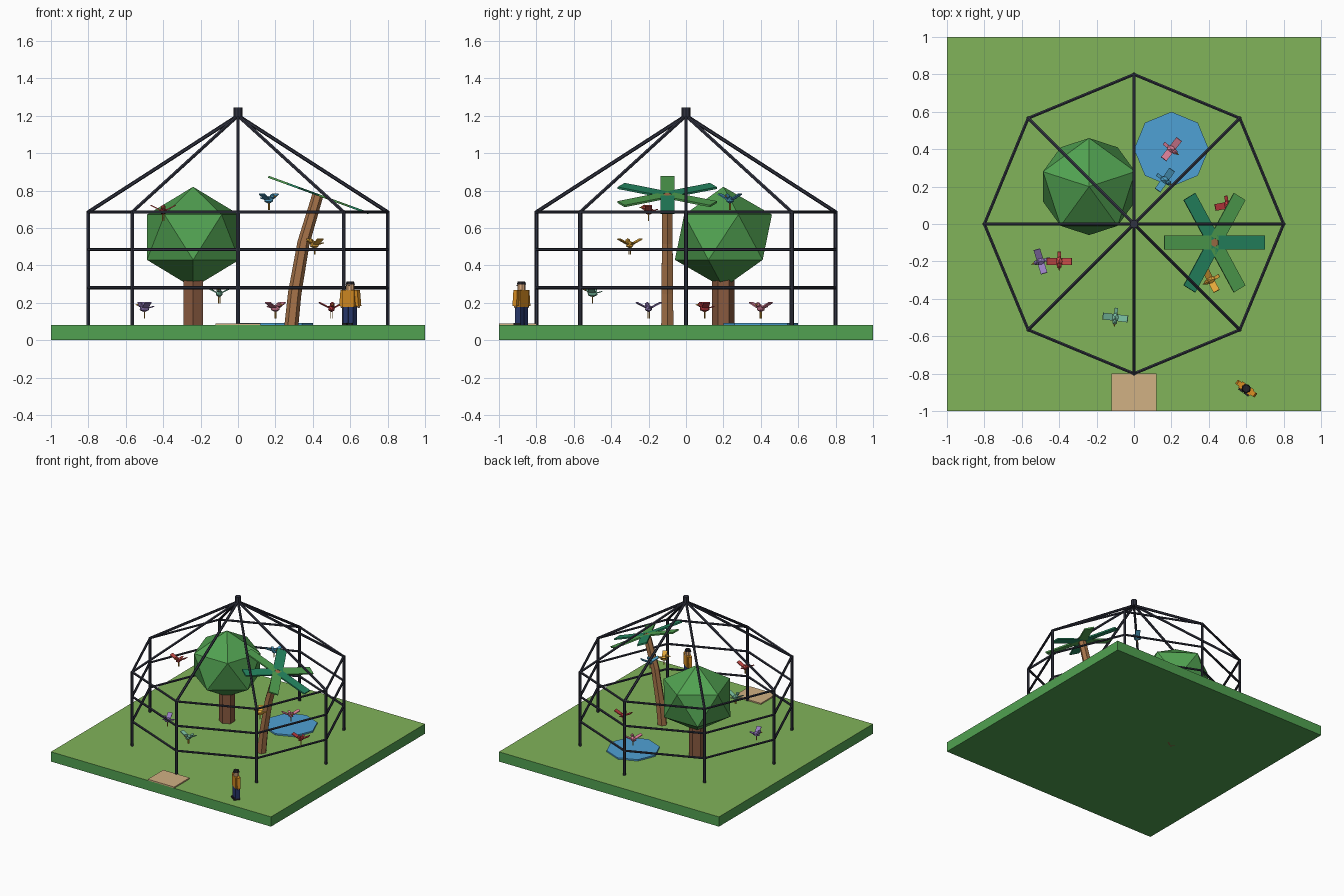
import bpy, bmesh
from math import cos, sin, pi, radians
from mathutils import Matrix, Vector

if "Cube" in bpy.data.objects:
    bpy.data.objects.remove(bpy.data.objects["Cube"])

T = Matrix.Translation


def R(deg, axis):
    return Matrix.Rotation(radians(deg), 4, axis)


def S(x, y, z):
    return Matrix.Diagonal((x, y, z, 1))


def material(name, rgb):
    m = bpy.data.materials.get(name)
    if not m:
        m = bpy.data.materials.new(name)
        m.diffuse_color = [(c / 255) ** 2.2 for c in rgb] + [1]
        m.use_nodes = True
        m.node_tree.nodes["Principled BSDF"].inputs["Base Color"].default_value = m.diffuse_color
    return m


IRON = material("iron", (52, 54, 66))
BARK = material("bark", (135, 90, 65))
PALM_BARK = material("palm_bark", (165, 115, 75))
LEAF = material("leaf", (82, 160, 82))
TEAL = material("teal_leaf", (42, 135, 98))
GRASS = material("grass", (128, 178, 90))
TURF = material("turf_side", (82, 160, 82))
WATER = material("water", (80, 160, 212))
SAND = material("sand", (208, 175, 130))
BEAK = material("beak", (225, 165, 60))
DARK = material("dark", (40, 38, 42))


class Part:
    """Collects primitives with materials into one flat-shaded object."""

    def __init__(self, name, base=Matrix()):
        self.name, self.base = name, base
        self.bm, self.mats = bmesh.new(), []

    def paint(self, verts, mat):
        if mat not in self.mats:
            self.mats.append(mat)
        for f in {f for v in verts for f in v.link_faces}:
            f.material_index = self.mats.index(mat)

    def box(self, size, m, mat):
        r = bmesh.ops.create_cube(self.bm, size=1, matrix=self.base @ m @ S(*size))
        self.paint(r["verts"], mat)

    def ball(self, size, m, mat, sub=1):
        r = bmesh.ops.create_icosphere(self.bm, subdivisions=sub, radius=1, matrix=self.base @ m @ S(*size))
        self.paint(r["verts"], mat)

    def cone(self, r1, r2, h, m, mat, n=6):
        r = bmesh.ops.create_cone(self.bm, cap_ends=True, segments=n, radius1=r1, radius2=r2,
                                  depth=h, matrix=self.base @ m)
        self.paint(r["verts"], mat)

    def bar(self, a, b, r, mat, n=6):
        a, b = Vector(a), Vector(b)
        m = T((a + b) / 2) @ (b - a).to_track_quat("Z", "Y").to_matrix().to_4x4()
        self.cone(r, r, (b - a).length, m, mat, n)

    def done(self):
        bmesh.ops.recalc_face_normals(self.bm, faces=self.bm.faces)
        me = bpy.data.meshes.new(self.name)
        self.bm.to_mesh(me)
        for m in self.mats:
            me.materials.append(m)
        ob = bpy.data.objects.new(self.name, me)
        bpy.context.collection.objects.link(ob)


# lawn slab with a lighter top face
p = Part("lawn")
p.box((2, 2, 0.08), T((0, 0, 0.04)), TURF)
p.bm.normal_update()
p.mats.append(GRASS)
for f in p.bm.faces:
    if f.normal.z > 0.5:
        f.material_index = 1
p.done()

# entrance path and pond
p = Part("path")
p.box((0.24, 0.2, 0.03), T((0, -0.9, 0.075)), SAND)
p.done()
p = Part("pond")
p.cone(0.2, 0.2, 0.03, T((0.2, 0.4, 0.077)), WATER, 8)
p.done()

# octagonal cage: posts, three rings, roof ribs
corner = [(0.8 * cos(i * pi / 4), 0.8 * sin(i * pi / 4)) for i in range(8)]
posts, rings, ribs = Part("cage_posts"), Part("cage_rings"), Part("roof_ribs")
for i, (x, y) in enumerate(corner):
    nx, ny = corner[(i + 1) % 8]
    posts.bar((x, y, 0.06), (x, y, 0.69), 0.011, IRON)
    ribs.bar((x, y, 0.685), (0, 0, 1.2), 0.01, IRON)
    for z in (0.28, 0.485, 0.685):
        rings.bar((x, y, z), (nx, ny, z), 0.009, IRON)
for part in (posts, rings, ribs):
    part.done()
p = Part("roof_finial")
p.cone(0.023, 0.023, 0.055, T((0, 0, 1.217)), IRON, 8)
p.done()

# round tree
p = Part("tree_trunk")
p.cone(0.06, 0.06, 0.4, T((-0.24, 0.2, 0.2)), BARK)
p.done()
p = Part("tree_crown")
p.ball((0.29, 0.29, 0.27), T((-0.24, 0.2, 0.55)) @ R(90, "Z"), LEAF)
p.done()

# leaning palm trunk, lofted along a short bent path: x, z, lean, radius
p = Part("palm_trunk")
loops = []
for x, z, lean, r in ((0.278, 0.005, 5, 0.038), (0.303, 0.25, 8, 0.036), (0.35, 0.52, 14, 0.033), (0.428, 0.78, 20, 0.03)):
    m = T((x, -0.1, z)) @ R(lean, "Y")
    loops.append([p.bm.verts.new(m @ Vector((r * cos(k * pi / 3), r * sin(k * pi / 3), 0))) for k in range(6)])
for a, b in zip(loops, loops[1:]):
    for k in range(6):
        p.bm.faces.new((a[k], a[(k + 1) % 6], b[(k + 1) % 6], b[k]))
p.bm.faces.new(loops[0])
p.bm.faces.new(loops[-1])
p.paint(p.bm.verts, PALM_BARK)
p.done()

# six flat fronds on the tilted crown
p = Part("palm_fronds", T((0.43, -0.1, 0.776)) @ R(20, "Y"))
for i in range(6):
    p.box((0.265, 0.075, 0.011), R(60 * i, "Z") @ T((0.1525, 0, 0)), LEAF if i % 2 else TEAL)
p.done()

# birds: colour, position, heading
birds = {
    "blue": ((80, 160, 200), (0.165, 0.235, 0.75), 55),
    "red": ((205, 80, 75), (-0.4, -0.2, 0.69), 0),
    "yellow": ((225, 165, 60), (0.41, -0.3, 0.51), -62),
    "purple": ((150, 125, 190), (-0.5, -0.2, 0.17), -73),
    "mint": ((125, 195, 165), (-0.1, -0.5, 0.25), -7),
    "pink": ((225, 130, 155), (0.2, 0.4, 0.17), 52),
    "crimson": ((190, 60, 65), (0.5, 0.1, 0.17), 10),
}
for name, (rgb, pos, yaw) in birds.items():
    mat = material("feathers_" + name, rgb)
    p = Part(name + "_bird", T(pos) @ R(yaw, "Z"))
    p.ball((0.02, 0.03, 0.021), Matrix(), mat)
    p.ball((0.015, 0.015, 0.015), T((0, -0.024, 0.02)), mat)
    p.cone(0.006, 0, 0.016, T((0, -0.044, 0.019)) @ R(90, "X"), BEAK, 4)
    p.box((0.018, 0.032, 0.005), T((0, 0.036, 0.006)) @ R(15, "X"), mat)
    for s in (-1, 1):
        p.box((0.058, 0.036, 0.006), T((s * 0.041, 0, 0.018)) @ R(-s * 27, "Y"), mat)
        p.box((0.004, 0.004, 0.04), T((s * 0.004, 0, -0.033)), BEAK)
    p.done()

# visitor standing outside the cage
SKIN, COAT, JEANS = material("skin", (220, 170, 125)), material("coat", (215, 140, 40)), material("jeans", (45, 60, 110))
p = Part("visitor", T((0.6, -0.88, 0.08)) @ R(-36, "Z"))
for s in (-1, 1):
    p.box((0.03, 0.036, 0.1), T((s * 0.018, 0, 0.05)), JEANS)
    p.box((0.03, 0.046, 0.012), T((s * 0.018, -0.006, 0.006)), DARK)
    p.box((0.019, 0.026, 0.085), T((s * 0.05, 0, 0.145)) @ R(-s * 6, "Y"), COAT)
    p.ball((0.01, 0.01, 0.01), T((s * 0.055, 0, 0.1)), SKIN)
    p.box((0.005, 0.004, 0.005), T((s * 0.008, -0.022, 0.212)), DARK)
p.box((0.078, 0.04, 0.09), T((0, 0, 0.143)), COAT)
p.cone(0.022, 0.022, 0.042, T((0, 0, 0.207)), SKIN, 8)
p.cone(0.025, 0.02, 0.016, T((0, 0, 0.226)), DARK, 8)
p.done()
